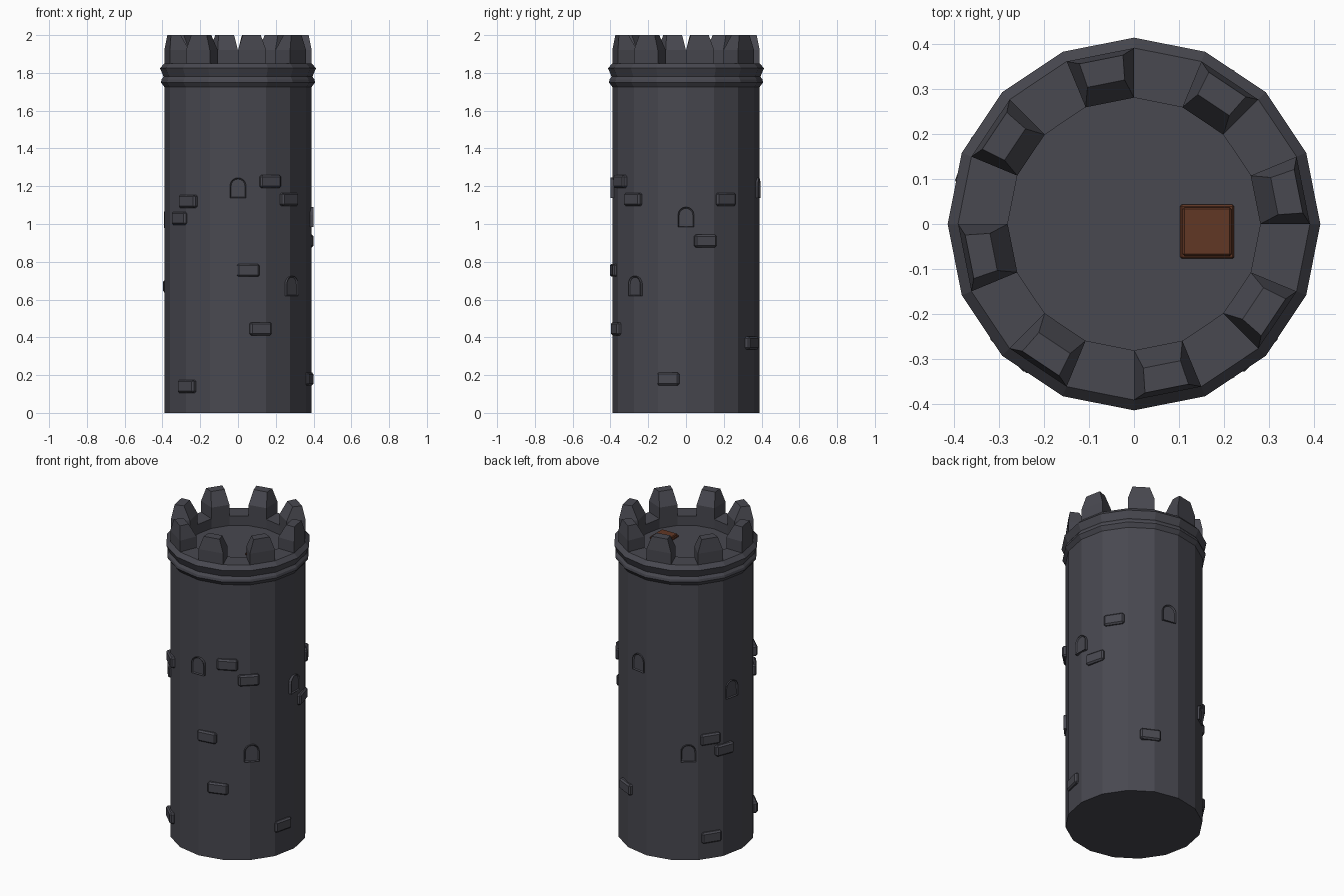
import bpy, bmesh
from math import sin, cos, pi, radians
from mathutils import Matrix, Vector

cube = bpy.data.objects.get("Cube")
if cube:
    bpy.data.objects.remove(cube, do_unlink=True)

SIDES = 16
STEP = 2 * pi / SIDES
RADIUS = 0.39
PARAPET = 1.85
FLOOR = 1.79


def make_material(name, colour):
    mat = bpy.data.materials.new(name)
    mat.use_nodes = True
    mat.diffuse_color = (*colour, 1)
    mat.node_tree.nodes["Principled BSDF"].inputs["Base Color"].default_value = (*colour, 1)
    return mat


stone = make_material("dark stone", (0.065, 0.065, 0.08))
wood = make_material("brown wood", (0.12, 0.038, 0.018))


def finish(name, bm, mat, bevel=0):
    bmesh.ops.recalc_face_normals(bm, faces=bm.faces)
    mesh = bpy.data.meshes.new(name)
    bm.to_mesh(mesh)
    bm.free()
    mesh.materials.append(mat)
    obj = bpy.data.objects.new(name, mesh)
    bpy.context.collection.objects.link(obj)
    if bevel:
        mod = obj.modifiers.new("soft_edges", "BEVEL")
        mod.width = bevel
        mod.segments = 1
    return obj


def polar(r, a, z):
    return Vector((r * cos(a), r * sin(a), z))


def loft(bm, rings):
    """Bridge equal closed rings of points and cap both ends."""
    loops = [[bm.verts.new(p) for p in ring] for ring in rings]
    n = len(loops[0])
    for low, high in zip(loops, loops[1:]):
        for i in range(n):
            j = (i + 1) % n
            bm.faces.new((low[i], low[j], high[j], high[i]))
    bm.faces.new(loops[0])
    return bm.faces.new(loops[-1])


def wall_frame(angle_deg, z):
    """Frame on the faceted wall: x across, y up, z outward."""
    a = radians(angle_deg)
    off = (a % STEP) - STEP / 2
    dist = RADIUS * cos(STEP / 2) / cos(off)
    out = polar(1, a, 0)
    side = Vector((-sin(a), cos(a), 0))
    rot = Matrix((side, Vector((0, 0, 1)), out)).transposed().to_4x4()
    return Matrix.Translation(polar(dist, a, z)) @ rot


# Tower shaft, ringed cornice, parapet and sunken floor
profile = [(RADIUS, 0), (RADIUS, 1.725), (0.408, 1.75), (0.405, 1.765),
           (0.394, 1.78), (0.413, 1.825), (RADIUS, PARAPET),
           (0.28, PARAPET), (0.28, FLOOR)]
bm = bmesh.new()
loft(bm, [[polar(r, i * STEP, z) for i in range(SIDES)] for r, z in profile])
finish("tower", bm, stone)

# Merlons on every other side, tapered at the top
for k in range(SIDES // 2):
    bm = bmesh.new()
    rings = []
    for outer, inner, inset, z in [(RADIUS, 0.28, 0, PARAPET - 0.005),
                                   (RADIUS, 0.28, 0, 1.92),
                                   (0.375, 0.32, 0.065, 2.0)]:
        a, b = 2 * k * STEP + inset, (2 * k + 1) * STEP - inset
        rings.append([polar(outer, a, z), polar(outer, b, z),
                      polar(inner, b, z), polar(inner, a, z)])
    loft(bm, rings)
    finish(f"merlon_{k + 1}", bm, stone)

# Raised bricks: angle around the tower, height
bricks = [(-133, 1.12), (-143, 1.03), (-64, 1.225), (-46, 1.13), (-82, 0.755),
          (-72, 0.445), (-134, 0.14), (33, 1.13), (15.5, 0.91), (-14, 0.18),
          (64, 0.37), (159, 0.67), (146, 0.75), (147, 0.135)]
for n, (angle, z) in enumerate(bricks):
    bm = bmesh.new()
    bmesh.ops.create_cube(bm, size=1, matrix=wall_frame(angle, z)
                          @ Matrix.Diagonal((0.12, 0.068, 0.034, 1)))
    finish(f"brick_{n + 1}", bm, stone, 0.009)

# Arched windows with a shallow sunken panel
windows = [(-90, 1.19), (0, 1.035), (-43.5, 0.67),
           (81, 1.19), (167, 1.03), (127, 0.67)]
half, bottom, spring = 0.043, -0.052, 0.012
arch = [(-half, bottom), (half, bottom)]
arch += [(half * cos(i * pi / 8), spring + half * sin(i * pi / 8)) for i in range(9)]
for n, (angle, z) in enumerate(windows):
    bm = bmesh.new()
    front = loft(bm, [[(x, y, d) for x, y in arch] for d in (-0.02, 0.01)])
    bm.normal_update()
    bmesh.ops.recalc_face_normals(bm, faces=bm.faces)
    bmesh.ops.inset_region(bm, faces=[front], thickness=0.007)
    bmesh.ops.translate(bm, verts=front.verts, vec=(0, 0, -0.007))
    bm.transform(wall_frame(angle, z))
    finish(f"window_{n + 1}", bm, stone)

# Trapdoor in the roof floor: frame and raised panel
for name, size, top in [("trapdoor_frame", 0.12, 0.014), ("trapdoor_panel", 0.108, 0.022)]:
    bm = bmesh.new()
    bmesh.ops.create_cube(bm, size=1, matrix=Matrix.Translation((0.162, -0.017, FLOOR + top / 2))
                          @ Matrix.Diagonal((size, size, top, 1)))
    finish(name, bm, wood, 0.004)
